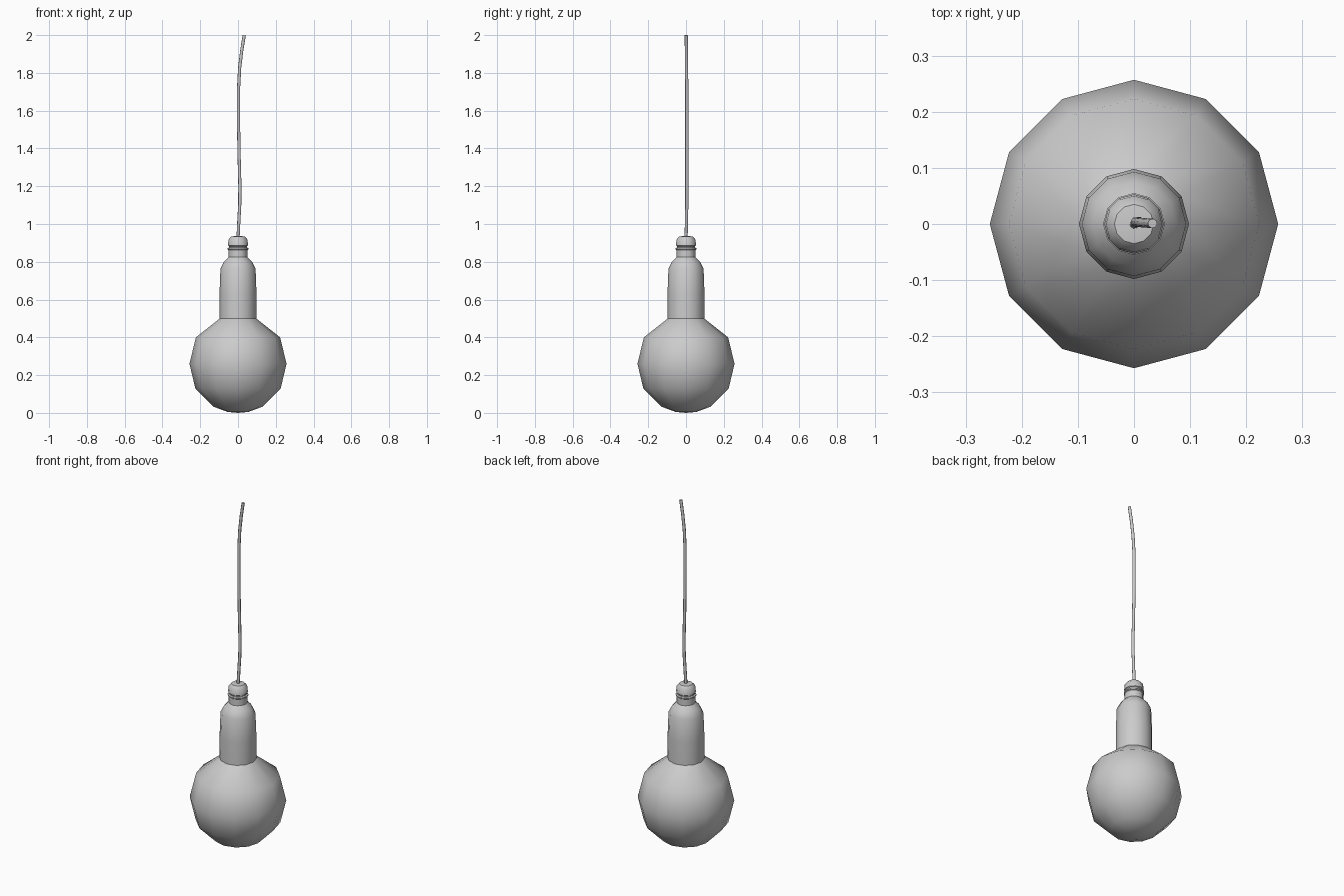
import bpy, bmesh, math

if "Cube" in bpy.data.objects:
    bpy.data.objects.remove(bpy.data.objects["Cube"])

SIDES = 12


def lathe(name, profile, smooth_angle=40):
    """Spin an (r, z) profile around z; r = 0 makes a pole."""
    bm = bmesh.new()
    rings = []
    for r, z in profile:
        if r == 0:
            rings.append([bm.verts.new((0, 0, z))] * SIDES)
        else:
            rings.append([bm.verts.new((r * math.cos(i * math.tau / SIDES),
                                        r * math.sin(i * math.tau / SIDES), z))
                          for i in range(SIDES)])
    for a, b in zip(rings, rings[1:]):
        for i in range(SIDES):
            j = (i + 1) % SIDES
            bm.faces.new(list(dict.fromkeys((a[i], a[j], b[j], b[i]))))
    bmesh.ops.recalc_face_normals(bm, faces=bm.faces)
    mesh = bpy.data.meshes.new(name)
    bm.to_mesh(mesh)
    bm.free()
    ob = bpy.data.objects.new(name, mesh)
    bpy.context.collection.objects.link(ob)
    bpy.ops.object.select_all(action='DESELECT')
    ob.select_set(True)
    bpy.context.view_layer.objects.active = ob
    bpy.ops.object.shade_smooth_by_angle(angle=math.radians(smooth_angle))
    return ob


# Glass globe
lathe("bulb", [(0, 0.0), (0.055, 0.005), (0.13, 0.033), (0.226, 0.13),
               (0.257, 0.26), (0.223, 0.40), (0.096, 0.50)], 60)

# Lamp holder with a rounded shoulder
lathe("holder", [(0, 0.498), (0.098, 0.498), (0.098, 0.63), (0.093, 0.765),
                 (0.075, 0.80), (0.05, 0.825), (0, 0.825)])

# Grooved cap above the holder
lathe("cap", [(0, 0.82), (0.05, 0.82), (0.05, 0.862), (0.055, 0.866),
              (0.055, 0.872), (0.048, 0.876), (0.048, 0.882), (0.053, 0.886),
              (0.05, 0.918), (0.035, 0.934), (0, 0.938)])

# Hanging cord, slightly wavy
path = [(0.0, 0, 0.92), (0.003, 0.002, 0.99), (0.009, 0.004, 1.10),
        (0.010, 0.004, 1.20), (0.006, 0.004, 1.35), (0.003, 0.004, 1.52),
        (0.003, 0.004, 1.72), (0.009, 0.003, 1.83), (0.020, 0.002, 1.92),
        (0.033, 0.001, 1.999)]
cu = bpy.data.curves.new("cord", 'CURVE')
cu.dimensions = '3D'
cu.bevel_depth = 0.0085
cu.bevel_resolution = 2
cu.use_fill_caps = True
sp = cu.splines.new('POLY')
sp.points.add(len(path) - 1)
for p, co in zip(sp.points, path):
    p.co = (*co, 1)
cord = bpy.data.objects.new("cord", cu)
bpy.context.collection.objects.link(cord)
